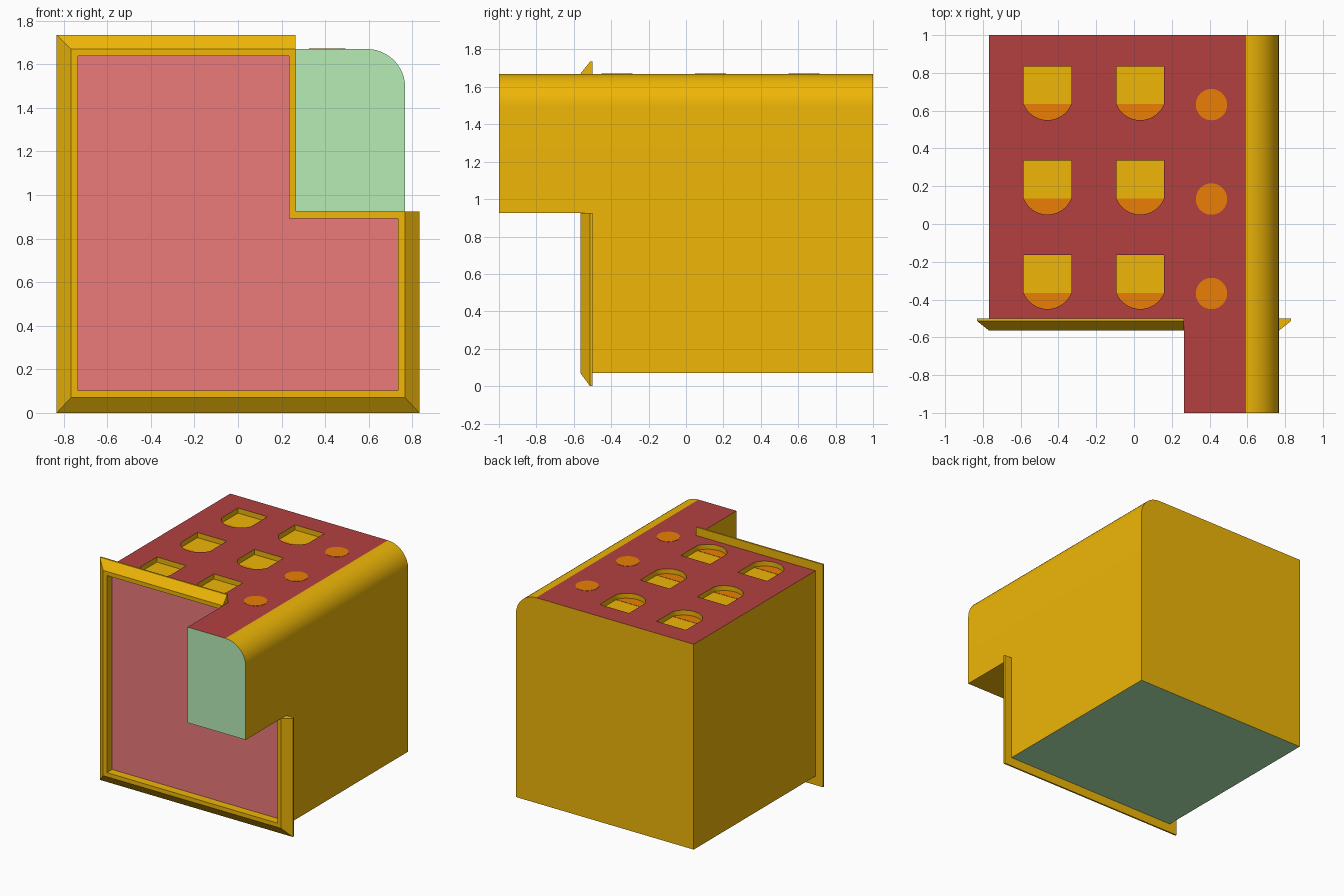
import bpy, bmesh, math

if "Cube" in bpy.data.objects:
    bpy.data.objects.remove(bpy.data.objects["Cube"])

W, Z0, Z1 = 0.767, 0.07, 1.67          # cabinet half width, bottom, top
NX, NZ, R = 0.265, 0.925, 0.175        # notch corner, round-over radius
YF, YO, YB = -0.5, -1.0, 1.0           # panel, overhang front, back
DEPTH = 0.04                           # pocket depth


def material(name, r, g, b):
    m = bpy.data.materials.new(name)
    m.diffuse_color = [(c / 255) ** 2.2 for c in (r, g, b)] + [1]
    m.use_nodes = True
    m.node_tree.nodes["Principled BSDF"].inputs["Base Color"].default_value = m.diffuse_color
    return m


YELLOW = material("yellow", 238, 181, 16)
RED = material("red", 178, 66, 66)
PINK = material("pink", 236, 121, 121)
GREEN = material("green", 181, 236, 181)
ORANGE = material("orange", 234, 126, 14)


def finish(bm, name, mats):
    bmesh.ops.recalc_face_normals(bm, faces=bm.faces)
    me = bpy.data.meshes.new(name)
    bm.to_mesh(me)
    bm.free()
    for m in mats:
        me.materials.append(m)
    ob = bpy.data.objects.new(name, me)
    bpy.context.collection.objects.link(ob)
    return ob


def bridge(bm, a, b):
    for i in range(len(a)):
        j = (i + 1) % len(a)
        bm.faces.new((a[i], a[j], b[j], b[i]))


def prism(bm, pts, z0, z1):
    lo, hi = ([bm.verts.new((x, y, z)) for x, y in pts] for z in (z0, z1))
    bm.faces.new(lo)
    bm.faces.new(hi)
    bridge(bm, lo, hi)


def arc(cx, cy, r, a0, a1, n):
    return [(cx + r * math.cos(math.radians(a0 + (a1 - a0) * i / n)),
             cy + r * math.sin(math.radians(a0 + (a1 - a0) * i / n))) for i in range(n + 1)]


# Cabinet: L-shaped front panel with a full-length overhang at upper right
bm = bmesh.new()
outline = [(-W, Z0), (W, Z0), (W, NZ)] + arc(W - R, Z1 - R, R, 0, 90, 12) + [(NX, Z1), (-W, Z1)]
front = [bm.verts.new((x, YF, z)) for x, z in outline]
back = [bm.verts.new((x, YB, z)) for x, z in outline]
inner = bm.verts.new((NX, YF, NZ))
bridge(bm, front, back)
bm.faces.new(back)
bm.faces.new(front[:3] + [inner] + front[-2:])
hole = [inner] + front[2:-1]
nose = [bm.verts.new((v.co.x, YO, v.co.z)) for v in hole]
bridge(bm, hole, nose)
bm.faces.new(nose)
cabinet = finish(bm, "cabinet", [YELLOW, RED, PINK, GREEN])

# D-shaped pockets cut in the top, with an orange curved end on each floor
rows = (0.835, 0.335, -0.165)
sag, hw = 0.085, 0.126
rad = (hw * hw + sag * sag) / (2 * sag)
half = math.degrees(math.asin(hw / rad))
cut, ends = bmesh.new(), bmesh.new()
for cx in (-0.458, 0.033):
    for y in rows:
        ye = y - 0.2
        curve = arc(cx, ye - sag + rad, rad, 270 - half, 270 + half, 16)
        prism(cut, curve + [(cx + hw, y), (cx - hw, y)], Z1 - DEPTH, Z1 + 0.1)
        prism(ends, curve, Z1 - DEPTH - 0.01, Z1 - DEPTH + 0.002)
cutter = finish(cut, "pocket_cutter", [YELLOW])
cutter.hide_render = True
finish(ends, "pocket_ends", [ORANGE])

mod = cabinet.modifiers.new("pockets", 'BOOLEAN')
mod.operation, mod.solver, mod.object = 'DIFFERENCE', 'EXACT', cutter
bpy.context.view_layer.objects.active = cabinet
cabinet.select_set(True)
bpy.ops.object.modifier_apply(modifier=mod.name)
bpy.data.objects.remove(cutter)

# Cabinet colours: red top, pink front panel, green overhang front and base
for p in cabinet.data.polygons:
    n, c = p.normal, p.center
    p.material_index = 0
    if n.z > 0.999 and c.z > Z1 - 0.005:
        p.material_index = 1
    elif n.y < -0.99 and abs(c.y - YF) < 0.001 and c.z < Z1 - DEPTH - 0.01:
        p.material_index = 2
    elif (n.y < -0.99 and c.y < YO + 0.01) or (n.z < -0.99 and c.z < Z0 + 0.01):
        p.material_index = 3
bpy.ops.object.shade_smooth_by_angle(angle=math.radians(30))

# Round flush buttons along the top
bm = bmesh.new()
for y in rows:
    prism(bm, arc(0.41, y - 0.203, 0.083, 0, 360, 32)[:-1], Z1 - 0.01, Z1 + 0.002)
finish(bm, "buttons", [ORANGE])

# Bevelled frame around the front panel, without a lip along the notch
bm = bmesh.new()
rings = []
for d, y in ((-0.032, YF), (-0.032, -0.565), (0, -0.565), (0.065, -0.513), (0.065, YF)):
    e = min(d, 0)
    pts = [(-W - d, Z0 - d), (W + d, Z0 - d), (W + d, NZ + e),
           (NX + e, NZ + e), (NX + e, Z1 + d), (-W - d, Z1 + d)]
    rings.append([bm.verts.new((x, y, z - 0.005 * (d > 0 and z < 0.01))) for x, z in pts])
for i in range(len(rings)):
    bridge(bm, rings[i], rings[(i + 1) % len(rings)])
finish(bm, "front_frame", [YELLOW])
